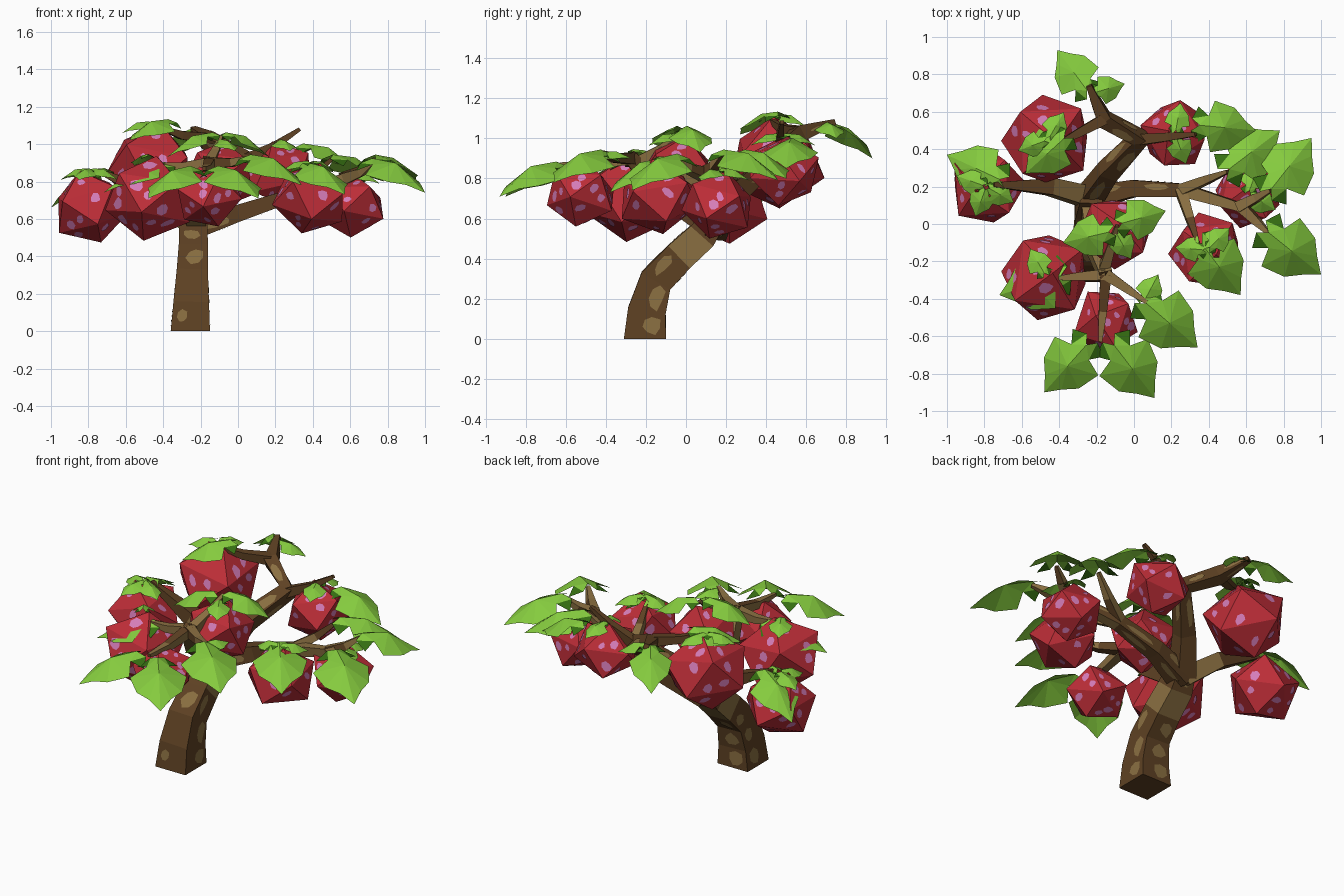
import bpy, bmesh, math, random
from mathutils import Vector as V, Euler

if "Cube" in bpy.data.objects:
    bpy.data.objects.remove(bpy.data.objects["Cube"])
random.seed(11)


def material(name, r, g, b):
    lin = [((c / 255 + 0.055) / 1.055) ** 2.4 for c in (r, g, b)]
    m = bpy.data.materials.new(name)
    m.diffuse_color = (*lin, 1)
    m.use_nodes = True
    m.node_tree.nodes["Principled BSDF"].inputs["Base Color"].default_value = m.diffuse_color
    return m


BARK = [material("brown bark", 94, 65, 35), material("tan bark patch", 138, 111, 65)]
FRUIT = [material("red skin", 188, 45, 55), material("pink spot", 214, 125, 185)]
LEAF = [material("leaf green", 133, 203, 62), material("dark leaf green", 54, 112, 18)]


def finish(name, bm, mats):
    me = bpy.data.meshes.new(name)
    bm.to_mesh(me)
    bm.free()
    for m in mats:
        me.materials.append(m)
    ob = bpy.data.objects.new(name, me)
    bpy.context.collection.objects.link(ob)


def spot(bm, center, normal, axis, ru, rv, sides=7):
    """Irregular flat patch lying just above a face."""
    side = normal.cross(axis).normalized()
    vs = []
    for i in range(sides):
        a = 2 * math.pi * i / sides
        k = random.uniform(0.65, 1.0)
        vs.append(bm.verts.new(center + normal * 0.003 + axis * (ru * k * math.cos(a))
                               + side * (rv * k * math.sin(a))))
    bm.faces.new(vs).material_index = 1


def limb(name, points, widths, tan=(), patches=False):
    """Tapered four sided tube through the points; 'tan' lists pale segments."""
    bm = bmesh.new()
    pts = [V(p) for p in points]
    rings = []
    x_ax = None
    for i, p in enumerate(pts):
        d = (pts[min(i + 1, len(pts) - 1)] - pts[max(i - 1, 0)]).normalized()
        if i == 0 and p.z < 0.01:
            d = V((0, 0, 1))
        if x_ax is None:
            x_ax = V((1, 0, 0)) if abs(d.x) < 0.6 else V((0, 1, 0))
        x_ax = (x_ax - d * x_ax.dot(d)).normalized()
        y_ax = d.cross(x_ax)
        h = widths[i]
        rings.append([bm.verts.new(p + x_ax * (h * a) + y_ax * (h * b))
                      for a, b in ((1, 1), (-1, 1), (-1, -1), (1, -1))])
    sides = []
    for s, (r0, r1) in enumerate(zip(rings, rings[1:])):
        for j in range(4):
            k = (j + 1) % 4
            f = bm.faces.new((r0[j], r0[k], r1[k], r1[j]))
            f.material_index = 1 if (s in tan and random.random() < 0.75) else 0
            sides.append((f, (pts[s + 1] - pts[s]).length, min(widths[s], widths[s + 1])))
    bm.faces.new(rings[0][::-1])
    bm.faces.new(rings[-1])
    bmesh.ops.recalc_face_normals(bm, faces=bm.faces[:])
    bm.normal_update()
    if patches:
        for f, length, w in sides:
            if f.material_index or random.random() < 0.2:
                continue
            n = f.normal.copy()
            vs = [v.co.copy() for v in f.verts]
            up = ((vs[2] + vs[3]) - (vs[0] + vs[1])).normalized()
            up = (up - n * up.dot(n)).normalized()
            k = random.uniform(0.4, 0.8)
            c = f.calc_center_median() + n.cross(up) * random.choice((-1, 1)) * (0.9 - k) * w
            spot(bm, c, n, up, length * random.uniform(0.25, 0.46), w * k)
    finish(name, bm, BARK)


# Trunk, leaning back, then four main limbs
limb("trunk", [(-.255, -.205, 0), (-.25, -.195, .14), (-.245, -.15, .29), (-.24, -.035, .41),
               (-.24, .08, .515), (-.23, .16, .63)],
     [.105, .095, .083, .078, .075, .06], tan=(3,), patches=True)
limb("left_limb", [(-.23, .14, .55), (-.45, .2, .72), (-.75, .21, .86)], [.055, .045, .012], tan=(0,))
limb("right_limb", [(-.24, .14, .55), (0, .19, .63), (.27, .18, .72), (.6, .08, .83)],
     [.06, .045, .035, .022], tan=(2,), patches=True)
limb("back_limb", [(-.24, .14, .56), (-.14, .28, .75), (.03, .46, .92), (-.16, .56, 1.02), (-.24, .74, 1.08)],
     [.06, .05, .045, .04, .015], patches=True)
limb("front_limb", [(-.23, .12, .56), (-.21, -.12, .72), (-.15, -.28, .91)], [.055, .045, .035], tan=(0, 1))

# Twigs: start, end
twigs = [((.25, .18, .72), (.5, .28, .92)), ((.25, .18, .72), (.34, -.1, .88)),
         ((.56, .09, .82), (.73, .18, .92)), ((.58, .09, .82), (.72, -.05, .9)),
         ((.02, .45, .91), (.33, .48, 1.08)), ((-.16, .56, 1.03), (-.42, .42, 1.09)),
         ((-.15, -.27, .9), (-.42, -.29, .89)), ((-.15, -.27, .9), (.07, -.42, .93)),
         ((-.15, -.27, .9), (-.18, -.63, .87)), ((-.16, -.24, .88), (-.09, -.01, 1.04))]
for i, (a, b) in enumerate(twigs):
    mid = V(a).lerp(V(b), 0.55) - V((0, 0, .015))
    limb(f"twig_{i + 1}", [a, mid, b], [.03, .022, .01], tan=(0, 1) if i not in (4, 5) else ())


def leaf(name, base, tip, width=0.86):
    """Drooping lobed leaf, folded along its midrib."""
    base, tip = V(base), V(tip)
    fwd = V((tip.x - base.x, tip.y - base.y, 0))
    L = fwd.length
    fwd.normalize()
    side = V((-fwd.y, fwd.x, 0))
    drop = base.z - tip.z
    bm = bmesh.new()

    def pt(u, v):
        z = base.z + 0.08 * L * math.sin(math.pi * max(u, 0)) - drop * max(u, 0) ** 1.7 - 0.46 * L * abs(v)
        q = base + fwd * (u * L) + side * (v * L * width)
        return bm.verts.new((q.x, q.y, z))
    c0, c1, c2 = pt(.06, 0), pt(.48, 0), pt(1, 0)
    for s in (1, -1):
        a, b, c, d, e, g = [pt(u, v * s) for u, v in
                            ((-.07, .12), (.02, .36), (.2, .2), (.28, .5), (.62, .4), (.8, .19))]
        for vs, mat in (((c0, c, a), 0), ((a, c, b), 1), ((c0, c1, c), 0), ((c, c1, d), 0),
                        ((c1, e, d), 0), ((c1, g, e), 0), ((c1, c2, g), 0)):
            bm.faces.new(vs).material_index = mat
    bm.normal_update()
    for f in bm.faces:
        if f.normal.z < 0:
            f.normal_flip()
    finish(name, bm, LEAF)


# Large leaves at the twig ends: base, tip
big = [((-.24, .7, 1.08), (-.41, .93, .9)), ((-.22, .7, 1.08), (-.05, .75, 1.0)),
       ((-.36, .47, 1.13), (-.58, .27, 1.02)), ((.33, .53, 1.0), (.65, .5, .85)),
       ((.49, .28, .94), (.78, .5, .8)), ((.72, .17, .94), (.95, .46, .79))]
big += [((.7, -.03, .92), (1, -.27, .74)), ((.35, -.09, .9), (.57, -.38, .73)),
        ((.05, -.41, .94), (.34, -.66, .78)), ((.05, -.42, .93), (.13, -.27, .9)),
        ((-.24, -.63, .88), (-.48, -.9, .71)), ((-.12, -.63, .88), (.11, -.93, .71))]
big += [((-.37, -.27, .9), (-.72, -.38, .74)), ((-.08, 0, 1.06), (.17, .07, .93)),
        ((-.12, -.04, 1.06), (-.38, -.1, .93)), ((-.7, .23, .87), (-1, .37, .66))]
for i, (a, b) in enumerate(big):
    leaf(f"leaf_{i + 1}", a, b)


def fruit(name, c, r):
    """Faceted berry: two twisted square rings between a top and a bottom point."""
    bm = bmesh.new()
    rings = [[bm.verts.new((r * math.cos(a), r * math.sin(a), z * r))
              for a in [math.pi / 2 * j + t for j in range(4)]]
             for z, t in ((.42, 0), (-.42, math.pi / 4))]
    up, low = rings
    top, bottom = bm.verts.new((0, 0, r)), bm.verts.new((0, 0, -r))
    for j in range(4):
        k = (j + 1) % 4
        for vs in ((top, up[j], up[k]), (up[j], low[j], up[k]), (up[k], low[j], low[k]),
                   (bottom, low[k], low[j])):
            bm.faces.new(vs)
    rot = Euler((random.uniform(-.35, .35), random.uniform(-.35, .35), random.uniform(0, 6.28))).to_matrix()
    for v in bm.verts:
        v.co = rot @ v.co + V(c)
    bm.normal_update()
    # Pink spots, each well inside its face
    for f in bm.faces[:]:
        a, b, d = [v.co.copy() for v in f.verts]
        n = f.normal.copy()
        first = random.randrange(3)
        for k in range(random.choice((1, 2))):
            w = [0.2, 0.2, 0.2]
            w[(first + k) % 3] += 0.35
            w[(first + k + 1) % 3] += 0.1
            p = (a * w[0] + b * w[1] + d * w[2]) / sum(w)
            spot(bm, p, n, (b - a).normalized(), r * random.uniform(.13, .22), r * random.uniform(.1, .18))
    finish(name, bm, FRUIT)


# Fruits: centre, radius and directions of the small crown leaves
fruits = [((-.46, .45, .88), .235, (60, 200)), ((.22, .48, .84), .18, (80, 290)),
          ((-.79, .2, .665), .2, (160, 250, 330)), ((-.47, -.28, .71), .23, (120,)),
          ((-.155, -.52, .72), .17, ()), ((-.1, -.04, .83), .19, (300,)),
          ((.39, -.14, .71), .195, (175, 45)), ((.61, .16, .67), .175, (70, 330))]
for i, (c, r, angles) in enumerate(fruits):
    fruit(f"fruit_{i + 1}", c, r)
    top = V(c) + V((0, 0, r * 1.02))
    for j, ang in enumerate(angles):
        d = V((math.cos(math.radians(ang)), math.sin(math.radians(ang)), 0))
        leaf(f"fruit_leaf_{i + 1}_{j + 1}", top + d * .01, top + d * .17 - V((0, 0, .06)))
